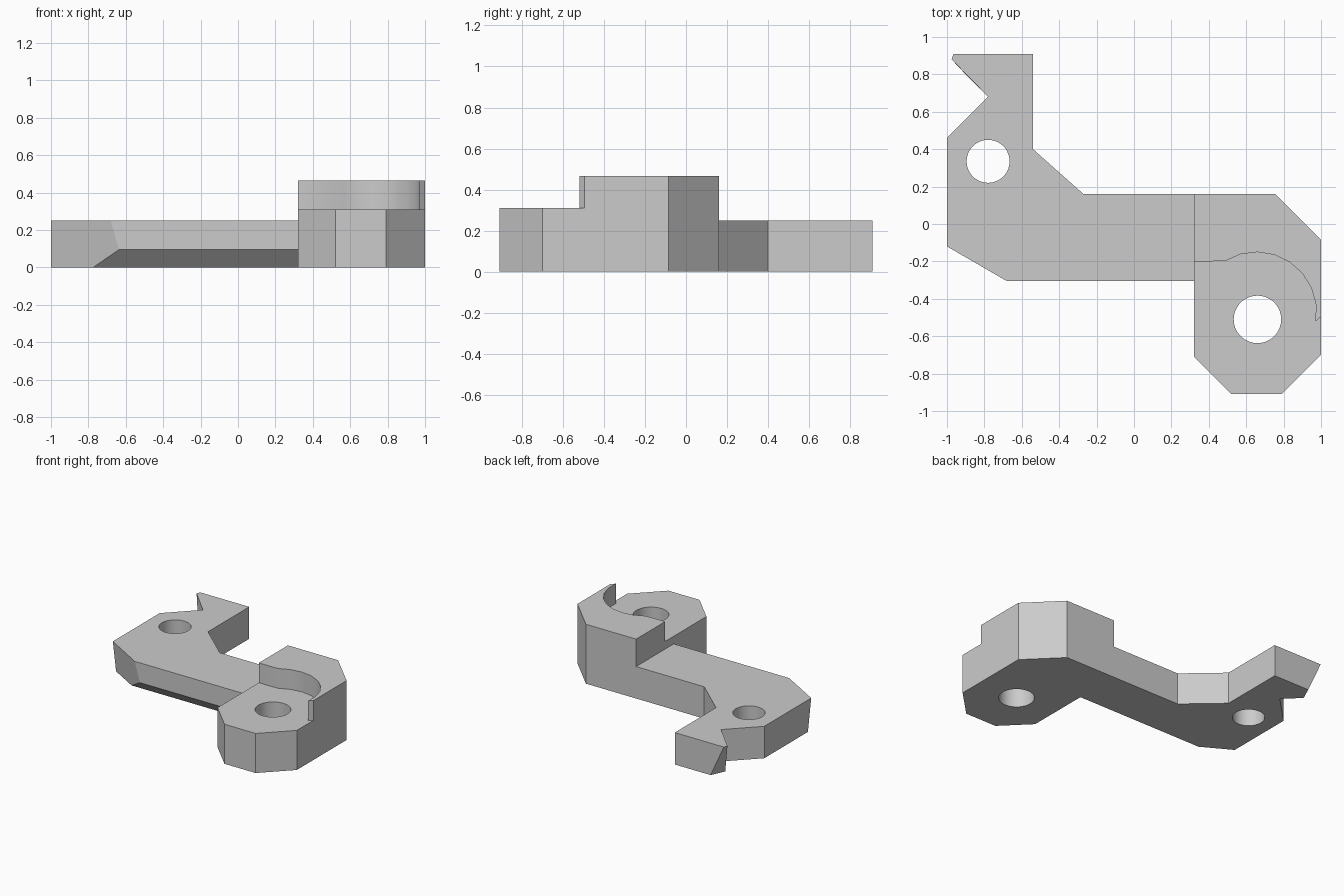
import bpy, bmesh, math
from mathutils import Vector

cube = bpy.data.objects.get("Cube")
if cube:
    bpy.data.objects.remove(cube, do_unlink=True)

grey = bpy.data.materials.new("light_grey")
grey.use_nodes = True
grey.diffuse_color = (0.6, 0.6, 0.6, 1)
grey.node_tree.nodes["Principled BSDF"].inputs["Base Color"].default_value = (0.6, 0.6, 0.6, 1)


def prism(name, low, high, z0, z1, cut=None):
    """Solid between two matching outlines, with an optional planar cut."""
    bm = bmesh.new()
    bottom = [bm.verts.new((x, y, z0)) for x, y in low]
    top = [bm.verts.new((x, y, z1)) for x, y in high]
    bm.faces.new(bottom)
    bm.faces.new(top)
    n = len(low)
    for i in range(n):
        j = (i + 1) % n
        bm.faces.new((bottom[i], bottom[j], top[j], top[i]))
    bmesh.ops.recalc_face_normals(bm, faces=bm.faces)
    if cut:
        point, normal = cut
        bmesh.ops.bisect_plane(bm, geom=bm.verts[:] + bm.edges[:] + bm.faces[:],
                               plane_co=point, plane_no=Vector(normal).normalized(),
                               clear_outer=True)
        bmesh.ops.holes_fill(bm, edges=[e for e in bm.edges if e.is_boundary], sides=0)
        bmesh.ops.recalc_face_normals(bm, faces=bm.faces)
    mesh = bpy.data.meshes.new(name)
    bm.to_mesh(mesh)
    bm.free()
    mesh.materials.append(grey)
    obj = bpy.data.objects.new(name, mesh)
    bpy.context.collection.objects.link(obj)
    return obj


def arc(cx, cy, r, a0, a1, steps):
    angles = [math.radians(a0 + (a1 - a0) * i / steps) for i in range(steps + 1)]
    return [(cx + r * math.cos(a), cy + r * math.sin(a)) for a in angles]


def combine(target, other, operation):
    mod = target.modifiers.new(operation.title(), 'BOOLEAN')
    mod.operation = operation
    mod.solver = 'EXACT'
    mod.object = other
    bpy.context.view_layer.objects.active = target
    bpy.ops.object.modifier_apply(modifier=mod.name)
    bpy.data.objects.remove(other, do_unlink=True)


# Arm with hooked end: sloping corner and hook tip, chamfered lower front edge
shared = [(-0.54, 0.91), (-0.54, 0.40), (-0.27, 0.16), (0.40, 0.16), (0.40, -0.305)]
arm_low = shared + [(-0.61, -0.305), (-1, -0.08), (-1, 0.46), (-0.78, 0.68),
                    (-0.90, 0.80), (-0.85, 0.91)]
arm_high = shared + [(-0.68, -0.305), (-1, -0.12), (-1, 0.46), (-0.78, 0.68),
                     (-0.975, 0.88), (-0.965, 0.91)]
bracket = prism("bracket", arm_low, arm_high, 0, 0.25,
                cut=((0, -0.305, 0.095), (0, -1, -1)))

# Thick mounting pad
back = [(0.32, 0.16), (0.755, 0.16), (1, -0.085)]
pad = back + [(1, -0.70), (0.79, -0.91), (0.52, -0.91), (0.32, -0.71)]
combine(bracket, prism("pad", pad, pad, 0, 0.31), 'UNION')

# Raised rim curving around the pad hole
rim = back + [(1, -0.495)] + arc(0.655, -0.47, 0.32, -9, 122, 8) + [(0.32, -0.20)]
combine(bracket, prism("rim", rim, rim, 0.28, 0.465), 'UNION')

# Bolt holes
for x, y, r in ((-0.78, 0.335, 0.115), (0.66, -0.51, 0.127)):
    ring = arc(x, y, r, 0, 350, 35)
    combine(bracket, prism("hole", ring, ring, -0.1, 0.6), 'DIFFERENCE')

bpy.ops.object.select_all(action='DESELECT')
bracket.select_set(True)
bpy.context.view_layer.objects.active = bracket
bpy.ops.object.shade_smooth_by_angle(angle=math.radians(25))
